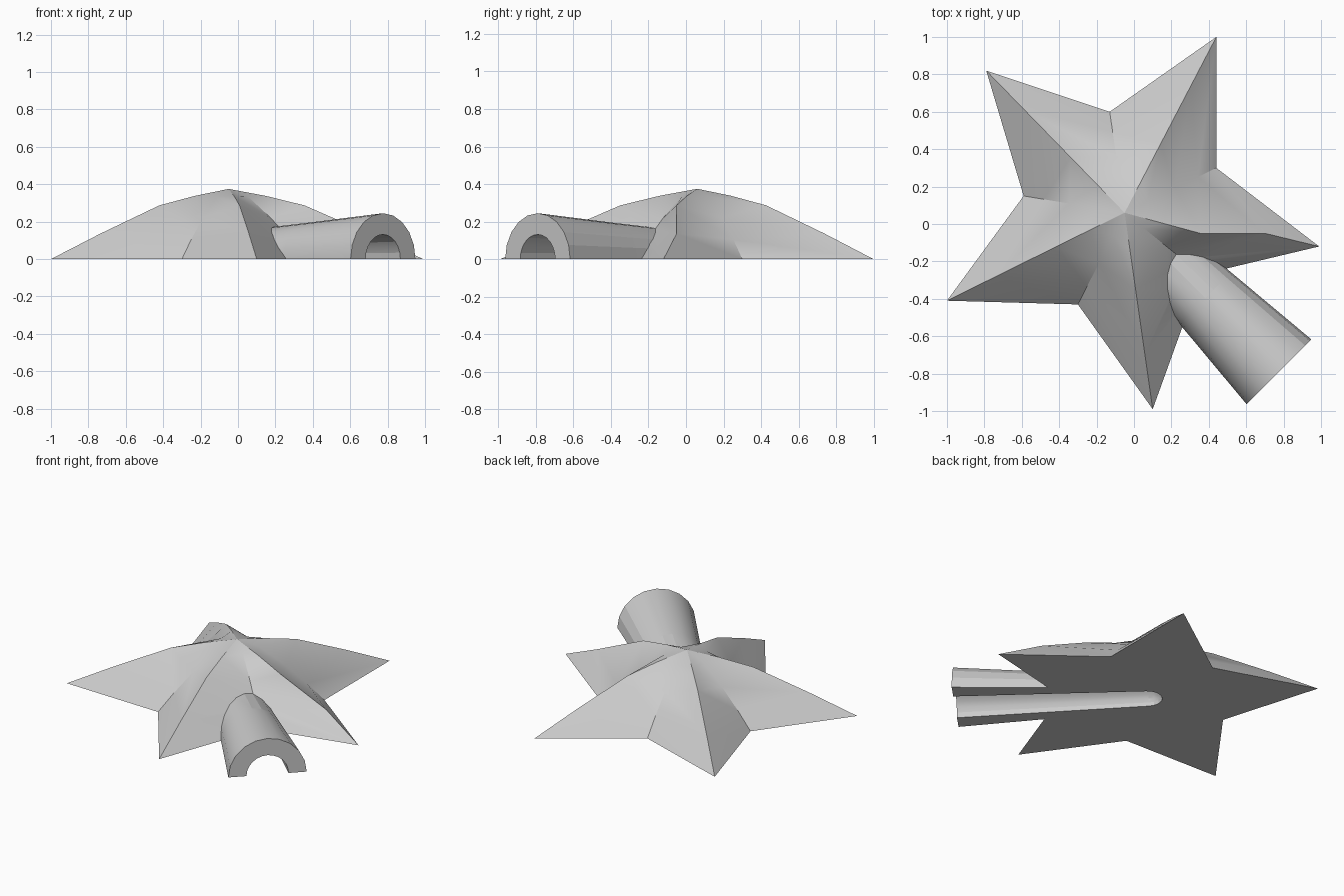
import bpy, bmesh, math
from mathutils import Vector

if "Cube" in bpy.data.objects:
    bpy.data.objects.remove(bpy.data.objects["Cube"])

stone = bpy.data.materials.new("light_grey")
stone.diffuse_color = (0.6, 0.6, 0.6, 1)
stone.use_nodes = True
stone.node_tree.nodes["Principled BSDF"].inputs["Base Color"].default_value = stone.diffuse_color

APEX = Vector((-0.05, 0.06, 0.375))
DEPTH = -0.12            # solids run below the floor and are trimmed flat later
AXIS = Vector((1, -1, 0)).normalized()
SIDE = Vector((1, 1, 0)).normalized()


def add_object(name, bm):
    bmesh.ops.recalc_face_normals(bm, faces=bm.faces)
    me = bpy.data.meshes.new(name)
    bm.to_mesh(me)
    bm.free()
    me.materials.append(stone)
    ob = bpy.data.objects.new(name, me)
    bpy.context.collection.objects.link(ob)
    return ob


def make_star():
    # tips and inner corners, alternating around the outline
    outline = [(-0.79, 0.82), (-0.59, 0.15), (-1.0, -0.41), (-0.30, -0.43),
               (0.10, -0.99), (0.36, -0.27), (0.99, -0.12), (0.44, 0.30),
               (0.44, 1.0), (-0.13, 0.60)]
    ridge = [(0.19, 0.338), (0.39, 0.287), (0.72, 0.137), (1, 0)]
    valley = [(0.25, 0.335), (0.55, 0.22), (0.80, 0.105), (1, 0)]
    bend = [-0.02, -0.04, 0.02, 0]      # the slightly wavy right arm
    bm = bmesh.new()
    top = bm.verts.new(APEX)
    base = bm.verts.new((APEX.x, APEX.y, DEPTH))
    spokes = []
    for i, (x, y) in enumerate(outline):
        spoke = []
        for k, (t, z) in enumerate(valley if i % 2 else ridge):
            dy = bend[k] if i == 6 else 0
            spoke.append(bm.verts.new((APEX.x + (x - APEX.x) * t,
                                       APEX.y + (y - APEX.y) * t + dy, z)))
        spoke.append(bm.verts.new((x, y, DEPTH)))
        spokes.append(spoke)
    n = len(spokes)
    for i in range(n):
        a, b = spokes[i], spokes[(i + 1) % n]
        bm.faces.new((top, a[0], b[0]))
        for k in range(4):
            # split each band along the diagonal so every face is planar
            bm.faces.new((a[k], a[k + 1], b[k + 1]))
            bm.faces.new((a[k], b[k + 1], b[k]))
        bm.faces.new((base, b[4], a[4]))
    # keep the arm ridges crisp all the way to the peak
    for i in range(0, n, 2):
        chain = [top] + spokes[i][:4]
        for u, v in zip(chain, chain[1:]):
            bm.edges.get((u, v)).smooth = False
    return add_object("star_body", bm)


def make_round(name, rings, sides):
    """Tapered round bar along the handle axis; rings are (distance, radius)."""
    bm = bmesh.new()
    loops = []
    for s, r in rings:
        loop = []
        for j in range(sides):
            a = 2 * math.pi * j / sides
            p = AXIS * s - SIDE * 0.0106 + SIDE * (r * math.cos(a))
            p.z = r * math.sin(a)
            loop.append(bm.verts.new(p))
        loops.append(loop)
    for lo, hi in zip(loops, loops[1:]):
        for j in range(sides):
            k = (j + 1) % sides
            bm.faces.new((lo[j], lo[k], hi[k], hi[j]))
    bm.faces.new(loops[0])
    bm.faces.new(loops[-1])
    return add_object(name, bm)


def combine(target, other, operation):
    mod = target.modifiers.new(operation.lower(), 'BOOLEAN')
    mod.operation = operation
    mod.solver = 'EXACT'
    mod.object = other
    bpy.context.view_layer.update()
    deps = bpy.context.evaluated_depsgraph_get()
    me = bpy.data.meshes.new_from_object(target.evaluated_get(deps))
    target.modifiers.clear()
    target.data = me
    bpy.data.objects.remove(other)


star = make_star()

# tapered half-round tube
combine(star, make_round("tube", [(0.0, 0.149), (0.55, 0.195), (1.107, 0.245)], 20), 'UNION')

# groove under the tube with a rounded inner end
r_end, s_end = 0.092, -0.174
groove = [(s_end + r_end * (1 - math.cos(a)), r_end * math.sin(a))
          for a in (0.1, 0.4, 0.8, 1.2, math.pi / 2)]
groove.append((1.3, 0.138))
combine(star, make_round("groove_cutter", groove, 24), 'DIFFERENCE')

# trim everything under the floor
bm = bmesh.new()
bmesh.ops.create_cube(bm, size=1)
for v in bm.verts:
    v.co = Vector((v.co.x * 4, v.co.y * 4, v.co.z - 0.5))
combine(star, add_object("floor_cutter", bm), 'DIFFERENCE')

bpy.ops.object.select_all(action='DESELECT')
star.select_set(True)
bpy.context.view_layer.objects.active = star
bpy.ops.object.shade_smooth_by_angle(angle=math.radians(30), keep_sharp_edges=True)
